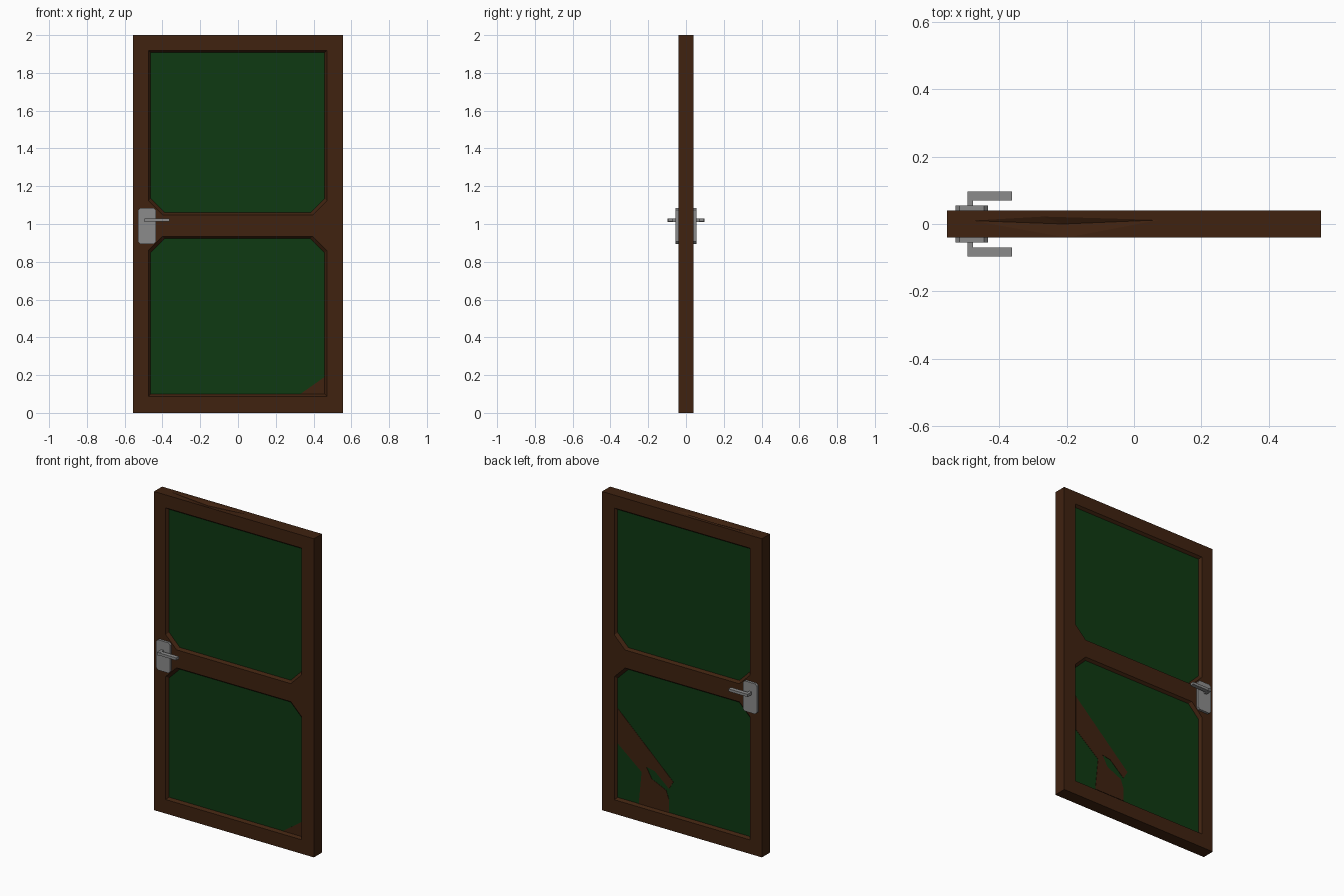
import bpy
import bmesh
from mathutils import Vector

cube = bpy.data.objects.get("Cube")
if cube:
    bpy.data.objects.remove(cube, do_unlink=True)


def material(name, rgb):
    m = bpy.data.materials.new(name)
    m.use_nodes = True
    m.diffuse_color = (*rgb, 1)
    bsdf = m.node_tree.nodes["Principled BSDF"]
    bsdf.inputs["Base Color"].default_value = (*rgb, 1)
    bsdf.inputs["Roughness"].default_value = 0.8
    return m


BROWN = material("dark brown wood", (0.05, 0.016, 0.005))
GREEN = material("deep green panel", (0.0044, 0.041, 0.006))
GREY = material("grey metal", (0.26, 0.26, 0.26))

WIDTH, THICK, HEIGHT = 0.555, 0.04, 2.0   # half width, half thickness, height
FLOOR = 0.024                             # recessed panel distance from middle


def finish(name, bm, *mats):
    bmesh.ops.recalc_face_normals(bm, faces=bm.faces)
    mesh = bpy.data.meshes.new(name)
    bm.to_mesh(mesh)
    bm.free()
    for m in mats:
        mesh.materials.append(m)
    ob = bpy.data.objects.new(name, mesh)
    bpy.context.collection.objects.link(ob)
    return ob


def prism(name, outline, y0, y1, mat):
    """Extrude an x-z outline from y0 to y1."""
    bm = bmesh.new()
    a = [bm.verts.new((x, y0, z)) for x, z in outline]
    b = [bm.verts.new((x, y1, z)) for x, z in outline]
    bm.faces.new(a)
    bm.faces.new(b)
    bridge(bm, a, b)
    return finish(name, bm, mat)


def bridge(bm, a, b):
    for i in range(len(a)):
        j = (i + 1) % len(a)
        bm.faces.new((a[i], a[j], b[j], b[i]))


def loop_edges(bm, verts):
    edges = []
    for i, v in enumerate(verts):
        w = verts[(i + 1) % len(verts)]
        edges.append(bm.edges.get((v, w)) or bm.edges.new((v, w)))
    return edges


def fill(bm, normal, *loops):
    """Fill an outer loop, leaving the inner loops open."""
    edges = [e for lp in loops for e in loop_edges(bm, lp)]
    bmesh.ops.triangle_fill(bm, edges=edges, use_beauty=True, normal=Vector(normal))


def panel_outline(z_square, z_cut, grow):
    """Rectangle with its two corners next to the middle rail cut off."""
    s = 1 if z_cut > z_square else -1
    w, c = 0.46 + grow, 0.075
    zs, zc = z_square - s * grow, z_cut + s * grow
    pts = [(-w, zs), (w, zs), (w, zc - s * c), (w - c, zc), (c - w, zc), (-w, zc - s * c)]
    return [(x - 0.002, z) for x, z in pts]


# Door slab: two recessed panels with sloped mouldings on each side
bm = bmesh.new()
faces = {}
for side in (-1, 1):
    y = side * THICK
    outer = [bm.verts.new((x, y, z)) for x, z in
             ((-WIDTH, 0), (WIDTH, 0), (WIDTH, HEIGHT), (-WIDTH, HEIGHT))]
    rims = []
    for zs, zc in ((1.907, 1.06), (0.1, 0.923)):
        rim = [bm.verts.new((x, y, z)) for x, z in panel_outline(zs, zc, 0.012)]
        base = [bm.verts.new((x, side * FLOOR, z)) for x, z in panel_outline(zs, zc, 0)]
        bridge(bm, rim, base)
        bm.faces.new(base).material_index = 1
        rims.append(rim)
    fill(bm, (0, side, 0), outer, *rims)
    faces[side] = outer
f, b = faces[-1], faces[1]
for i, j in ((0, 1), (1, 2), (3, 0)):
    bm.faces.new((f[i], f[j], b[j], b[i]))

# Shallow dent in the top edge
dent = [bm.verts.new((x, y, HEIGHT)) for x, y in
        ((-0.48, 0.01), (-0.22, -0.037), (-0.18, -0.037), (0.075, 0.012), (-0.27, 0.022))]
fill(bm, (0, 0, 1), [f[3], f[2], b[2], b[3]], dent)
low = bm.verts.new((-0.21, 0, HEIGHT - 0.012))
for i, v in enumerate(dent):
    bm.faces.new((v, dent[(i + 1) % len(dent)], low))
finish("door_slab", bm, BROWN, GREEN)

# Bare wood patches where the green is missing
prism("front_corner_patch", [(0.33, 0.1), (0.458, 0.1), (0.458, 0.19)],
      -FLOOR - 0.002, -FLOOR, BROWN)
back_patches = {
    "back_splinter_patch": [(0.457, 0.66), (0.07, 0.30), (0.10, 0.25),
                            (0.20, 0.335), (0.257, 0.345), (0.29, 0.305), (0.457, 0.44)],
    "back_foot_patch": [(0.257, 0.345), (0.22, 0.28), (0.12, 0.235), (0.10, 0.18),
                        (0.10, 0.1), (0.31, 0.1), (0.29, 0.305)],
}
for name, pts in back_patches.items():
    prism(name, pts, FLOOR, FLOOR + 0.002, BROWN)


def rect(x0, x1, z0, z1, c=0):
    if not c:
        return [(x0, z0), (x1, z0), (x1, z1), (x0, z1)]
    return [(x0 + c, z0), (x1 - c, z0), (x1, z0 + c), (x1, z1 - c),
            (x1 - c, z1), (x0 + c, z1), (x0, z1 - c), (x0, z0 + c)]


# Handle sets on both sides
for side, label in ((-1, "front"), (1, "back")):
    prism(label + "_handle_plate", rect(-0.53, -0.433, 0.895, 1.085, 0.012),
          side * THICK, side * 0.055, GREY)
    prism(label + "_handle_stem", rect(-0.495, -0.478, 1.011, 1.029),
          side * 0.05, side * 0.097, GREY)
    prism(label + "_handle_lever", rect(-0.493, -0.362, 1.012, 1.028),
          side * 0.07, side * 0.096, GREY)
